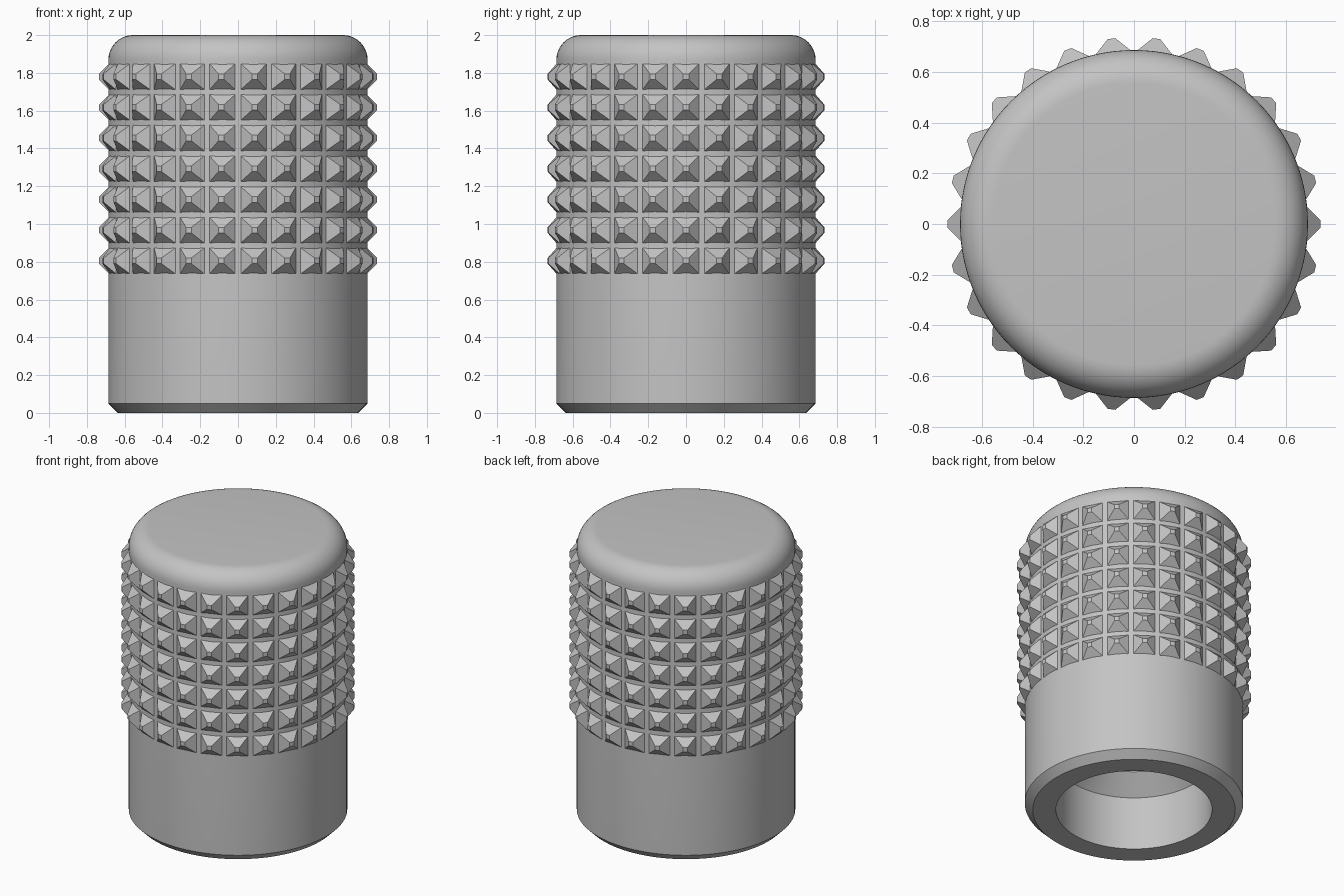
import bpy, bmesh, math
from mathutils import Matrix, Vector

old = bpy.data.objects.get("Cube")
if old:
    bpy.data.objects.remove(old, do_unlink=True)

RADIUS, HEIGHT, FILLET, CHAMFER = 0.686, 2.0, 0.13, 0.05
SEGMENTS = 104
COLUMNS, ROWS = 26, 7
ROW_START, ROW_STEP = 0.805, 0.1625

grey = bpy.data.materials.new("plain grey")
grey.use_nodes = True
colour = (0.55, 0.55, 0.55, 1)
grey.diffuse_color = colour
grey.node_tree.nodes["Principled BSDF"].inputs["Base Color"].default_value = colour


def make_object(name, bm):
    bmesh.ops.recalc_face_normals(bm, faces=bm.faces)
    mesh = bpy.data.meshes.new(name)
    bm.to_mesh(mesh)
    bm.free()
    mesh.materials.append(grey)
    obj = bpy.data.objects.new(name, mesh)
    bpy.context.collection.objects.link(obj)
    return obj


def lathe(name, profile):
    """Revolve (radius, z) points and close both open ends with a disc."""
    bm = bmesh.new()
    rings = []
    for r, z in profile:
        rings.append([bm.verts.new((r * math.cos(a), r * math.sin(a), z))
                      for a in (math.tau * i / SEGMENTS for i in range(SEGMENTS))])
    for low, high in zip(rings, rings[1:]):
        for i in range(SEGMENTS):
            j = (i + 1) % SEGMENTS
            bm.faces.new((low[i], low[j], high[j], high[i]))
    bm.faces.new(rings[0])
    bm.faces.new(rings[-1])
    return make_object(name, bm)


# Hollow cap: stepped bore, chamfered foot, straight wall, rounded crown
bore = [(0.37, 1.6), (0.37, 0.49), (0.49, 0.37), (0.49, 0)]
wall = [(RADIUS - CHAMFER, 0), (RADIUS, CHAMFER)]
crown = []
for step in range(11):
    a = math.pi / 2 * step / 10
    crown.append((RADIUS - FILLET + FILLET * math.cos(a),
                  HEIGHT - FILLET + FILLET * math.sin(a)))
cap = lathe("cap_body", bore + wall + crown)
bpy.context.view_layer.objects.active = cap
cap.select_set(True)
bpy.ops.object.shade_smooth_by_angle(angle=math.radians(30))

# Grip: rows of blunt four-sided pyramids around the wall
bm = bmesh.new()
square = [(-1, -1), (1, -1), (1, 1), (-1, 1)]
for row in range(ROWS):
    for col in range(COLUMNS):
        turn = Matrix.Rotation(math.tau * col / COLUMNS, 3, 'Z')
        z = ROW_START + row * ROW_STEP
        base, tip = [[bm.verts.new(turn @ Vector((r, half * y, z + half * h)))
                      for y, h in square]
                     for r, half in ((RADIUS - 0.003, 0.068), (0.736, 0.015))]
        bm.faces.new(tip)
        bm.faces.new(base[::-1])
        for i in range(4):
            j = (i + 1) % 4
            bm.faces.new((base[i], base[j], tip[j], tip[i]))
make_object("grip_studs", bm)
